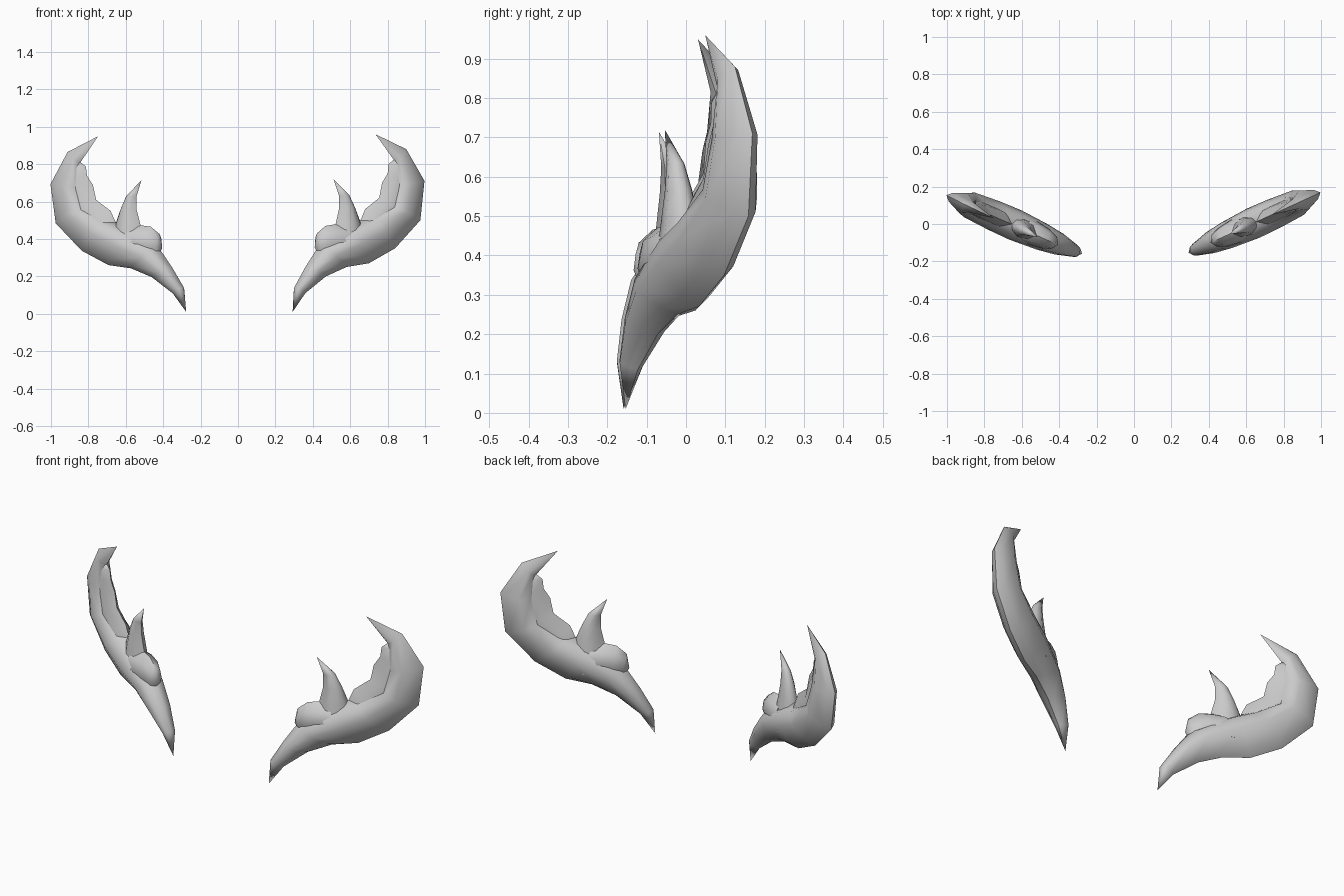
import bpy, bmesh, math
from mathutils import Vector, Matrix

if "Cube" in bpy.data.objects:
    bpy.data.objects.remove(bpy.data.objects["Cube"])

SLOPE = 0.457                      # each antler lies in a vertical plane y = SLOPE*x - 0.287
ANG = math.atan(SLOPE)
# half cross-sections: (position from outer edge to inner edge, share of half thickness)
WEDGE = [(0, 0), (0.14, 0.45), (0.55, 1), (0.84, 0.75), (1, 0)]
ROUND = [(0, 0), (0.1, 0.6), (0.36, 1), (0.72, 0.8), (1, 0)]


def place(x, z, n):
    """Point in the antler plane, pushed n along the plane normal."""
    return Vector((x - n * math.sin(ANG), SLOPE * x - 0.287 + n * math.cos(ANG), z))


def loft(name, profile, stations, tip, start=None, left=False):
    """Stations: outer x, z, inner x, z, half thickness; closed to points or caps."""
    section = profile + [(t, -n) for t, n in profile[-2:0:-1]]
    k = len(section)
    bm = bmesh.new()
    rings = []
    for ox, oz, ix, iz, h in stations:
        rings.append([bm.verts.new(place(ox + (ix - ox) * t, oz + (iz - oz) * t, h * n))
                      for t, n in section])
    for a, b in zip(rings, rings[1:]):
        for i in range(k):
            bm.faces.new((a[i], a[(i + 1) % k], b[(i + 1) % k], b[i]))
    for ring, end in ((rings[0], start), (rings[-1], tip)):
        if end:
            v = bm.verts.new(place(*end, 0))
            for i in range(k):
                bm.faces.new((ring[i], ring[(i + 1) % k], v))
        else:
            bm.faces.new(ring)
    if left:
        # mirrored antler, tilted a touch outward and forward about its foot
        m = (Matrix.Translation((-0.275, -0.16, 0.01))
             @ Matrix.Rotation(-0.03, 4, 'Y')
             @ Matrix.Rotation(0.014, 4, 'X')
             @ Matrix.Translation((0.29, 0.155, -0.01))
             @ Matrix.Diagonal((-1, 1, 1, 1)))
        bm.transform(m)
    bmesh.ops.recalc_face_normals(bm, faces=bm.faces)
    me = bpy.data.meshes.new(name)
    bm.to_mesh(me)
    bm.free()
    ob = bpy.data.objects.new(name, me)
    bpy.context.collection.objects.link(ob)
    bpy.ops.object.select_all(action='DESELECT')
    ob.select_set(True)
    bpy.context.view_layer.objects.active = ob
    bpy.ops.object.shade_smooth_by_angle(angle=math.radians(60))


# main curved beam, from foot to hooked tip
BEAM = [(0.36, 0.11, 0.30, 0.14, 0.034),
        (0.47, 0.20, 0.36, 0.25, 0.06),
        (0.58, 0.25, 0.43, 0.36, 0.074),
        (0.70, 0.27, 0.59, 0.47, 0.085),
        (0.84, 0.35, 0.68, 0.51, 0.082),
        (0.975, 0.50, 0.80, 0.58, 0.072),
        (0.997, 0.71, 0.83, 0.69, 0.058),
        (0.90, 0.88, 0.835, 0.82, 0.03)]
# thin jagged blade along the inside of the curve
BLADE = [(0.76, 0.36, 0.655, 0.50, 0.05),
         (0.82, 0.43, 0.68, 0.56, 0.05),
         (0.90, 0.53, 0.755, 0.62, 0.045),
         (0.93, 0.63, 0.77, 0.70, 0.04),
         (0.93, 0.72, 0.80, 0.75, 0.032),
         (0.91, 0.80, 0.805, 0.80, 0.025)]
# upright prong
PRONG = [(0.67, 0.33, 0.50, 0.33, 0.065),
         (0.655, 0.49, 0.52, 0.47, 0.045),
         (0.625, 0.57, 0.54, 0.56, 0.034),
         (0.595, 0.635, 0.54, 0.63, 0.022)]
# rounded knob beside the prong, running down into the beam
KNOB = [(0.60, 0.29, 0.58, 0.47, 0.068),
        (0.54, 0.27, 0.53, 0.48, 0.064),
        (0.48, 0.27, 0.468, 0.47, 0.054),
        (0.44, 0.29, 0.422, 0.43, 0.036)]

for left in (False, True):
    side = "left" if left else "right"
    loft(side + "_beam", WEDGE, BEAM, (0.735, 0.96), (0.292, 0.01), left)
    loft(side + "_inner_blade", ROUND, BLADE, (0.84, 0.83), None, left)
    loft(side + "_prong", ROUND, PRONG, (0.51, 0.72), None, left)
    loft(side + "_knob", WEDGE, KNOB, (0.41, 0.355), None, left)
